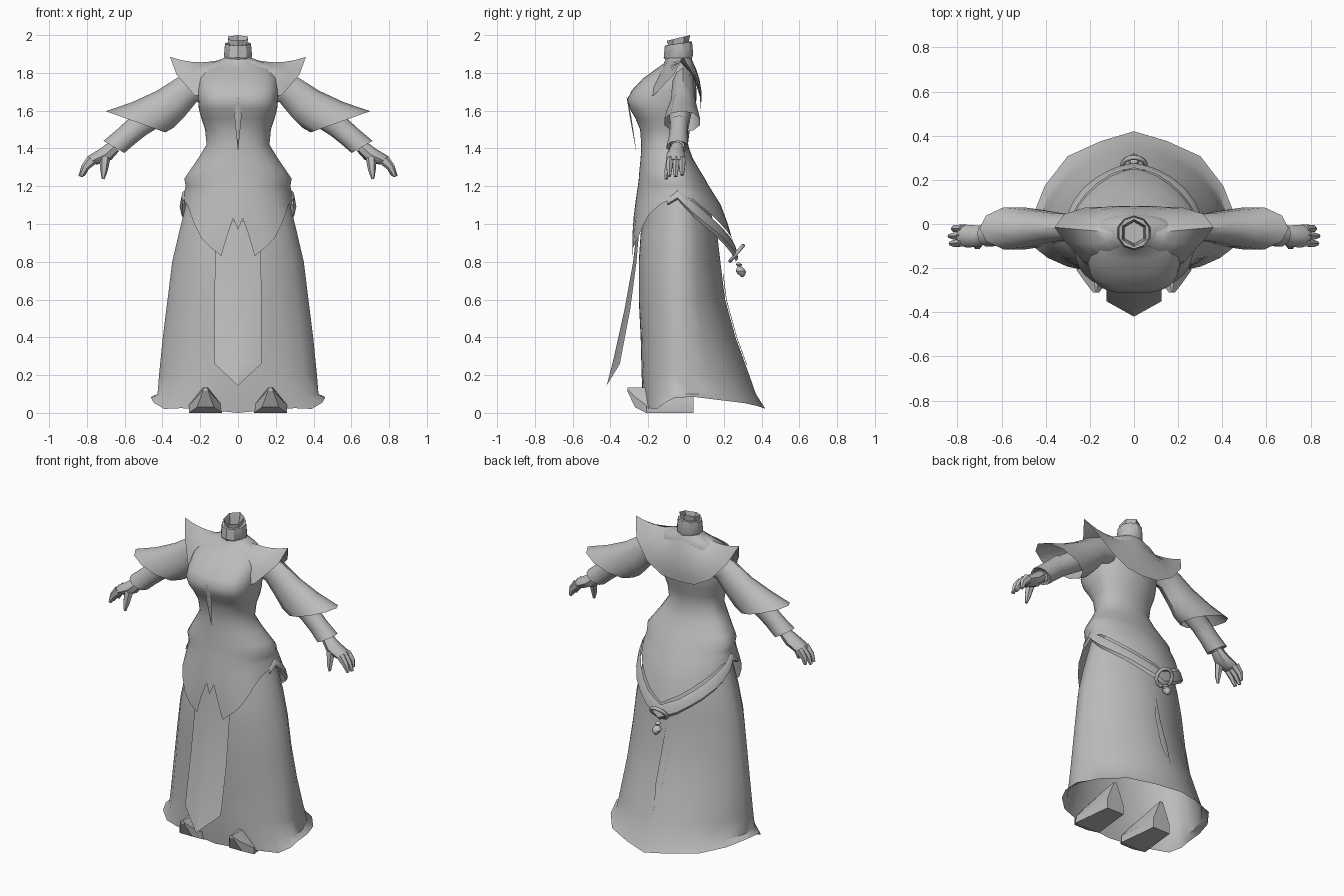
import bpy, bmesh, math
from mathutils import Vector

if "Cube" in bpy.data.objects:
    bpy.data.objects.remove(bpy.data.objects["Cube"])

grey = bpy.data.materials.new("plain grey")
grey.diffuse_color = (0.5, 0.5, 0.5, 1)
grey.use_nodes = True
grey.node_tree.nodes["Principled BSDF"].inputs["Base Color"].default_value = grey.diffuse_color


def finish(name, bm, mirror=False, angle=45):
    bmesh.ops.recalc_face_normals(bm, faces=bm.faces)
    me = bpy.data.meshes.new(name)
    bm.to_mesh(me)
    bm.free()
    ob = bpy.data.objects.new(name, me)
    bpy.context.collection.objects.link(ob)
    me.materials.append(grey)
    if mirror:
        ob.modifiers.new("mirror", 'MIRROR')
    bpy.ops.object.select_all(action='DESELECT')
    ob.select_set(True)
    bpy.context.view_layer.objects.active = ob
    bpy.ops.object.shade_smooth_by_angle(angle=math.radians(angle))
    return ob


def loft(name, rings, closed=True, caps=(False, False), mirror=False, angle=45):
    bm = bmesh.new()
    rows = [[bm.verts.new(p) for p in r] for r in rings]
    n = len(rows[0])
    for a, b in zip(rows, rows[1:]):
        for i in range(n if closed else n - 1):
            j = (i + 1) % n
            bm.faces.new((a[i], a[j], b[j], b[i]))
    for row, cap in zip((rows[0], rows[-1]), caps):
        if cap:
            bm.faces.new(row)
    return finish(name, bm, mirror, angle)


def table(rows, v):
    """Interpolate rows keyed on an ascending first column."""
    if v <= rows[0][0]:
        return rows[0][1:]
    for a, b in zip(rows, rows[1:]):
        if v <= b[0]:
            t = (v - a[0]) / (b[0] - a[0])
            return [p + (q - p) * t for p, q in zip(a[1:], b[1:])]
    return rows[-1][1:]


def body_point(prof, deg, z, out=0.0):
    """Point on a body section; angle 0 faces the front, 90 the side."""
    hx, yf, yb, ef, eb = table(prof, z)
    s, c = math.sin(math.radians(deg)), math.cos(math.radians(deg))
    yc = min(-0.02, 0.4 * yf + 0.6 * yb)
    k = ef if c > 0 else eb
    x = abs(s) ** k * (hx + out)
    y = yc - (c ** k * (yc - yf + out) if c > 0 else -abs(c) ** k * (yb - yc + out))
    return Vector((x if abs(s) > 1e-6 else 0, y, z))


# Dress body (z, half width, front, back, front and back section exponents)
body = [(.8, .345, -.29, .27, .95, 1.1), (.95, .33, -.287, .24, .95, 1.1), (1.1, .3, -.27, .185, .95, 1.1),
        (1.2, .278, -.255, .122, .95, 1.1), (1.24, .285, -.25, .10, .95, 1.08), (1.28, .258, -.247, .075, .95, 1.05),
        (1.35, .21, -.24, .035, .9, 1), (1.42, .167, -.237, .01, .87, 1), (1.5, .175, -.243, .02, .8, 1),
        (1.56, .195, -.268, .04, .72, 1), (1.61, .208, -.298, .05, .65, 1), (1.66, .213, -.312, .055, .62, 1),
        (1.71, .216, -.285, .055, .65, 1), (1.77, .212, -.228, .05, .7, 1), (1.82, .19, -.16, .045, .8, 1),
        (1.85, .14, -.118, .04, .95, 1), (1.88, .075, -.105, .025, 1, 1)]
edge = [(0, .97), (4, 1.03), (9, .94), (14, .83), (33, .925), (50, 1.05), (62, 1.10), (85, 1.15),
        (110, 1.13), (135, 1.05), (160, .96), (180, .90)]
steps = [0, 4, 9, 14, 23, 33, 42, 50, 62, 73, 85, 97, 110, 122, 135, 147, 160, 170, 180]
rows = [[body_point(body, a, r[0]) for a in steps] for r in reversed(body[3:])]
for t in (.33, .67, 1):
    rows.append([body_point(body, a, 1.2 + t * (table(edge, a)[0] - 1.2),
                            .012 * t if 14 < a < 62 else 0) for a in steps])
loft("dress_body", rows, closed=False, mirror=True)

# Sash slung from the hips down to the back
sash_line = [(73, 1.1), (85, 1.13), (97, 1.08), (110, 1.03), (135, .94), (160, .85), (180, .80)]
rows = []
for k, out in ((1, .002), (.75, .01), (.2, .01), (0, -.006)):
    rows.append([body_point(body, a, table(sash_line, a)[0] + k * min(.09, .03 + (a - 73) * .0015), out)
                 for a in steps if a >= 73])
loft("sash", rows, closed=False, mirror=True)

# Long skirt with a wavy, flared hem
skirt = [(.0, .45, -.22, .42, .72, 1), (.1, .428, -.23, .37, .82, 1.04), (.2, .42, -.235, .335, .9, 1.1),
         (.4, .4, -.24, .262, .95, 1.2), (.6, .375, -.25, .207, .95, 1.22), (.8, .35, -.25, .182, .95, 1.2),
         (.95, .315, -.24, .165, .95, 1.15), (1.13, .27, -.2, .11, .95, 1.1)]
turn = [0, 8, 18, 35, 55, 72, 84, 97, 116, 138, 159, 180]
hem = [(0, .0), (15, .02), (35, .025), (60, .02), (78, .07), (92, .09), (120, .065), (180, .022)]
rows = [[body_point(skirt, a, r[0]) for a in turn] for r in reversed(skirt[1:])]
last = []
for a in turn:
    p = body_point(skirt, a, 0, .012 if 70 < a < 100 else 0)
    p.z = table(hem, a)[0]
    last.append(p)
last[-2] = (last[-3] + last[-1]) / 2 + Vector((0, .012, 0))
loft("skirt", rows + [last], closed=False, mirror=True)

# Hanging front panel with a centre ridge
panel = [((0, -.255, 1.02), (.118, -.245, 1.0)), ((0, -.28, .8), (.122, -.262, .8)),
         ((0, -.325, .55), (.125, -.295, .55)), ((0, -.385, .28), (.125, -.35, .26)),
         ((0, -.42, .145), (.001, -.419, .146))]
loft("front_panel", panel, closed=False, mirror=True, angle=20)

# Shoulder cape with pointed wings, blending into the chest
rim = [(.17, -.2, 1.68), (.23, -.17, 1.68), (.325, -.065, 1.79), (.36, -.015, 1.885),
       (.315, .045, 1.78), (.22, .075, 1.67), (.11, .078, 1.61), (0, .075, 1.60)]
angles = (40, 55, 75, 90, 105, 130, 155, 180)
rows = []
for t in (0, .2, .4, .6, .8, 1):
    row = []
    for a, p in zip(angles, rim):
        s, c = math.sin(math.radians(a)), math.cos(math.radians(a))
        q = Vector((.078 * s if a < 180 else 0, -.04 - .07 * c, 1.872)).lerp(Vector(p), t)
        bulge = 4 * t * (1 - t)
        q.z -= .022 * bulge * s ** 8
        if a in (55, 75):
            q += Vector((.012, -.03, .014)) * bulge
        elif a > 90:
            q.y -= bulge * c * .025
        row.append(q)
    rows.append(row)
loft("cape", rows, closed=False, mirror=True)


# Neck stump and choker
def oval(z, r, n, tilt=0):
    return [(r * math.sin(2 * math.pi * i / n), -.04 - r * math.cos(2 * math.pi * i / n),
             z - tilt * math.cos(2 * math.pi * i / n)) for i in range(n)]

loft("neck", [oval(1.90, .05, 6), oval(1.945, .052, 6, .008), oval(1.985, .062, 6, .015)], caps=(True, False))
loft("choker", [oval(1.87, .07, 10), oval(1.89, .078, 10, .008), oval(1.955, .072, 10, .01),
                oval(1.955, .055, 10, .01)], angle=35)

# Thin pointed bodice ribbon
loft("bodice_ribbon", [[(0, -.314, 1.67), (.008, -.312, 1.67)], [(0, -.298, 1.57), (.019, -.29, 1.57)],
                       [(0, -.265, 1.39), (.001, -.264, 1.392)]], closed=False, mirror=True)


# Arm parts: each section is top x, z, bottom x, z, centre y, half depth
def limb(name, sections, n=12, caps=(False, False), angle=45):
    rings = []
    for xt, zt, xb, zb, yc, yh in sections:
        ring = []
        for i in range(n):
            a = 2 * math.pi * i / n
            k = math.cos(a) / 2
            ring.append(((xt + xb) / 2 + k * (xt - xb), yc + yh * math.sin(a), (zt + zb) / 2 + k * (zt - zb)))
        rings.append(ring)
    return loft(name, rings, caps=caps, mirror=True, angle=angle)


limb("sleeves", [(.17, 1.83, .16, 1.66, -.015, .058), (.32, 1.775, .22, 1.645, -.015, .062),
                 (.43, 1.705, .28, 1.572, -.015, .068), (.56, 1.645, .34, 1.51, -.02, .088),
                 (.70, 1.597, .385, 1.485, -.02, .1)], 10)
limb("forearms", [(.46, 1.64, .36, 1.55, -.03, .06), (.57, 1.56, .48, 1.475, -.035, .05),
                  (.68, 1.44, .62, 1.385, -.045, .038)])
limb("cuffs", [(.56, 1.575, .47, 1.485, -.035, .05), (.635, 1.505, .545, 1.425, -.04, .05),
               (.712, 1.44, .602, 1.376, -.045, .06), (.69, 1.44, .62, 1.39, -.045, .038)], 10)
limb("palms", [(.68, 1.435, .63, 1.385, -.048, .034), (.735, 1.395, .67, 1.34, -.055, .048),
               (.79, 1.362, .73, 1.318, -.055, .052), (.805, 1.345, .75, 1.315, -.055, .045)],
     8, (True, True))
for i, (y, drop) in enumerate(((-.02, .015), (-.052, 0), (-.084, .005))):
    limb("finger_%d" % (i + 1), [(.795, 1.36, .75, 1.32, y, .02),
                                 (.828, 1.31, .79, 1.29, y * 1.05, .018),
                                 (.845 - drop, 1.255 + drop / 2, .826 - drop, 1.247 + drop / 2, y * 1.05, .01)],
         6, (True, True))
limb("thumbs", [(.735, 1.36, .675, 1.35, -.08, .025), (.73, 1.29, .69, 1.28, -.098, .018),
                (.722, 1.24, .707, 1.236, -.105, .009)], 6, (True, True))

# Angular pointed shoes: y, half width, sole, side and top heights
rings = []
for y, w, z0, z1, z2 in ((-.31, .014, .115, .125, .135), (-.27, .045, .03, .085, .135),
                         (-.21, .088, 0, .04, .135), (-.06, .07, 0, .05, .17), (.04, .06, 0, .06, .19)):
    c = .172
    rings.append([(c - w, y, z0), (c + w, y, z0), (c + w, y, z1), (c + w * .15, y, z2),
                  (c - w * .15, y, z2), (c - w, y, z1)])
loft("shoes", rings, caps=(True, True), mirror=True, angle=25)

# Back ring with bead and tassel
bpy.ops.mesh.primitive_torus_add(major_segments=16, minor_segments=6, major_radius=.052, minor_radius=.011,
                                 location=(0, .268, .845), rotation=(math.radians(50), 0, 0))
ring = bpy.context.object
ring.name = "back_ring"
bpy.ops.object.shade_smooth()
ring.data.materials.append(grey)
prof = [(.0, .008), (.01, .018), (.02, .01), (.03, .02), (.045, .028), (.06, .022), (.075, .006)]
rings = [[(r * math.cos(i * math.pi / 5), .278 + d * .28 + r * math.sin(i * math.pi / 5), .795 - d)
          for i in range(10)] for d, r in prof]
loft("back_bead", rings, caps=(True, True))
rows = []
for z, w in ((.735, .004), (.6, .018), (.4, .024), (.25, .001)):
    y = body_point(skirt, 180, z).y
    rows.append([(0, y + .008, z), (w, y + .005, z)])
loft("back_tassel", rows, closed=False, mirror=True)
